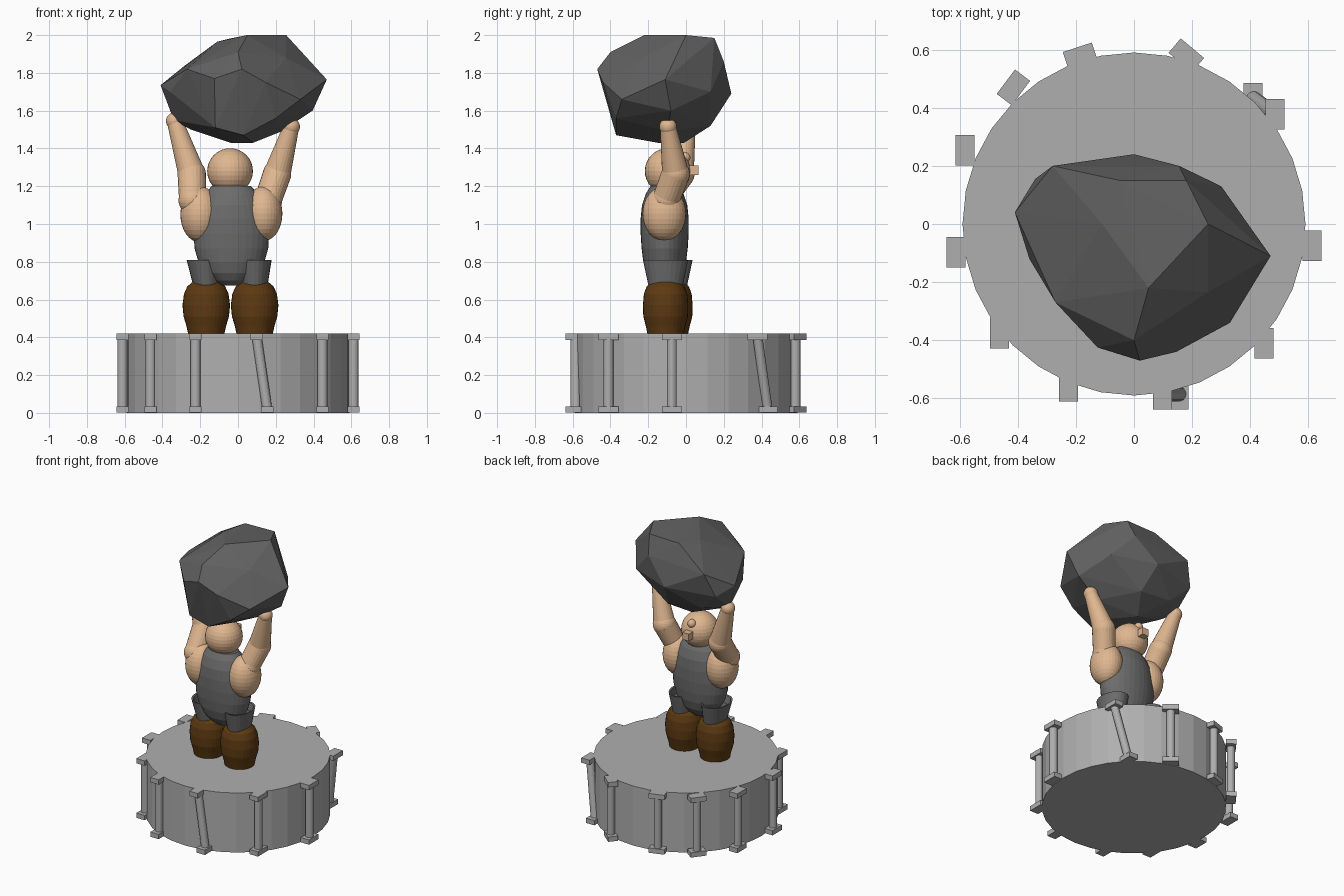
import bpy, bmesh, math
from mathutils import Vector, Matrix


def material(name, rgb):
    m = bpy.data.materials.new(name)
    m.diffuse_color = (*rgb, 1)
    return m


STONE = material("pale_stone", (0.43, 0.43, 0.43))
ROCK = material("dark_rock", (0.12, 0.12, 0.12))
CLOTH = material("grey_cloth", (0.15, 0.15, 0.15))
SKIN = material("skin", (0.74, 0.47, 0.28))
BROWN = material("brown_leather", (0.11, 0.042, 0.006))


def finish(name, bm, mat):
    bmesh.ops.recalc_face_normals(bm, faces=bm.faces)
    me = bpy.data.meshes.new(name)
    bm.to_mesh(me)
    bm.free()
    me.materials.append(mat)
    ob = bpy.data.objects.new(name, me)
    bpy.context.collection.objects.link(ob)
    return ob


def ball(name, c, r, mat=SKIN):
    bm = bmesh.new()
    r = r if isinstance(r, tuple) else (r, r, r)
    bmesh.ops.create_uvsphere(bm, u_segments=32, v_segments=16, radius=1,
                              matrix=Matrix.Translation(c) @ Matrix.Diagonal((*r, 1)))
    return finish(name, bm, mat)


def limb(name, a, b, ra, rb, mat=SKIN, seg=24):
    a, b = Vector(a), Vector(b)
    d = b - a
    bm = bmesh.new()
    m = Matrix.Translation((a + b) / 2) @ d.to_track_quat('Z', 'Y').to_matrix().to_4x4()
    bmesh.ops.create_cone(bm, cap_ends=True, segments=seg, radius1=ra, radius2=rb,
                          depth=d.length, matrix=m)
    return finish(name, bm, mat)


def box(name, c, size, mat, turn=0.0):
    bm = bmesh.new()
    m = (Matrix.Translation(c) @ Matrix.Rotation(math.radians(turn), 4, 'Z')
         @ Matrix.Diagonal((*size, 1)))
    bmesh.ops.create_cube(bm, size=1, matrix=m)
    return finish(name, bm, mat)


def loft(name, cx, cy, rings, mat, seg=32, tilt=0.0):
    """Elliptical rings (z, rx, ry), closed at both ends; tilt slides x with height."""
    bm = bmesh.new()
    loops = []
    for z, rx, ry in rings:
        x0 = cx + tilt * (z - rings[0][0])
        loops.append([bm.verts.new((x0 + rx * math.cos(2 * math.pi * i / seg),
                                    cy + ry * math.sin(2 * math.pi * i / seg), z))
                      for i in range(seg)])
    for lo, hi in zip(loops, loops[1:]):
        for i in range(seg):
            j = (i + 1) % seg
            bm.faces.new((lo[i], lo[j], hi[j], hi[i]))
    bm.faces.new(loops[0])
    bm.faces.new(loops[-1])
    return finish(name, bm, mat)


# Round pedestal
limb("pedestal", (0, 0, 0), (0, 0, 0.42), 0.59, 0.59, STONE, 32)

# Small columns: bottom x, y, top x, y, turn of the end blocks
columns = [
    (0.612, -0.075, 0.612, -0.075, 0), (0.447, -0.41, 0.447, -0.41, 0),
    (0.155, -0.585, 0.098, -0.585, 0), (-0.225, -0.558, -0.225, -0.558, 0),
    (-0.463, -0.375, -0.463, -0.375, 0), (-0.612, -0.098, -0.612, -0.098, 0),
    (-0.582, 0.253, -0.582, 0.253, 0), (-0.415, 0.47, -0.415, 0.47, -37),
    (-0.185, 0.577, -0.185, 0.577, -72), (0.18, 0.58, 0.18, 0.58, 50),
    (0.41, 0.432, 0.485, 0.378, 0),
]
for i, (bx, by, tx, ty, turn) in enumerate(columns):
    limb(f"column_{i}", (bx, by, 0.02), (tx, ty, 0.41), 0.026, 0.026, STONE, 16)
    box(f"column_base_{i}", (bx, by, 0.018), (0.065, 0.105, 0.034), STONE, turn)
    box(f"column_cap_{i}", (tx, ty, 0.403), (0.065, 0.105, 0.034), STONE, turn)

# Boots and flared cuffs
for side, x, y, tilt in (("left", -0.168, -0.085, -0.1), ("right", 0.088, -0.108, 0.0)):
    loft(f"{side}_boot", x, y, [(0.40, 0.092, 0.092), (0.46, 0.105, 0.105), (0.51, 0.12, 0.118),
         (0.57, 0.126, 0.12), (0.63, 0.118, 0.115), (0.67, 0.1, 0.1), (0.695, 0.07, 0.07)], BROWN)
    loft(f"{side}_cuff", x, y, [(0.67, 0.068, 0.09), (0.81, 0.09, 0.12),
         (0.808, 0.078, 0.108), (0.76, 0.068, 0.095)], CLOTH, 24, tilt)

# Clothed torso
loft("torso", -0.035, -0.113, [(0.675, 0.05, 0.04), (0.70, 0.09, 0.07), (0.74, 0.135, 0.095),
     (0.80, 0.175, 0.113), (0.87, 0.195, 0.122), (0.95, 0.2, 0.127), (1.03, 0.19, 0.127),
     (1.10, 0.17, 0.12), (1.16, 0.14, 0.1), (1.20, 0.105, 0.075)], CLOTH)

# Bare sides, head, and face looking backwards and up
ball("left_side", (-0.2, -0.115, 1.05), (0.105, 0.115, 0.148))
ball("right_side", (0.135, -0.115, 1.055), (0.1, 0.115, 0.145))
ball("head", (-0.042, -0.097, 1.28), 0.121)
ball("brow_ball", (-0.042, -0.005, 1.352), 0.028)
box("nose", (-0.042, 0.03, 1.285), (0.05, 0.07, 0.05), SKIN)

# Raised arms: shoulder, elbow, hand
arms = {"left": ((-0.24, -0.13, 1.125), (-0.245, -0.03, 1.265), (-0.335, 0.01, 1.545)),
        "right": ((0.16, -0.105, 1.13), (0.207, -0.055, 1.265), (0.282, -0.095, 1.515))}
for side, (s, e, h) in arms.items():
    ball(f"{side}_shoulder", s, 0.075)
    limb(f"{side}_upper_arm", s, e, 0.072, 0.075)
    ball(f"{side}_elbow", e, 0.075)
    limb(f"{side}_forearm", e, h, 0.072, 0.042)
    ball(f"{side}_hand", h, 0.046)

# Faceted boulder from a hull of corner points
corners = [
    (-0.41, 0.04, 1.735), (0.47, -0.11, 1.765), (0.02, -0.47, 1.82), (-0.28, 0.2, 1.84),
    (-0.34, 0.155, 1.68), (0, 0.24, 1.69), (0.155, 0.2, 1.86), (0.3, 0.13, 1.7),
    (0.33, -0.34, 1.66), (0.145, -0.44, 1.75), (-0.125, -0.425, 1.77), (-0.27, -0.27, 1.82),
    (-0.36, -0.12, 1.7), (0.05, -0.22, 2.0), (0.255, 0.0, 2.0), (0.18, 0.15, 1.985),
    (-0.05, 0.15, 1.98), (-0.11, 0.0, 1.965), (0, -0.4, 1.91), (0.255, -0.235, 1.88),
    (0.2, -0.37, 1.56), (-0.12, -0.37, 1.51), (0.03, -0.37, 1.47), (0.08, -0.15, 1.43),
    (-0.04, -0.01, 1.43), (0.23, -0.1, 1.49), (-0.25, -0.05, 1.5), (-0.34, 0.0, 1.55),
    (0.395, -0.08, 1.6), (0.05, 0.13, 1.52), (-0.2, 0.12, 1.55),
]
bm = bmesh.new()
for p in corners:
    bm.verts.new(p)
hull = bmesh.ops.convex_hull(bm, input=bm.verts)
loose = [v for v in bm.verts if not v.link_faces]
bmesh.ops.delete(bm, geom=loose, context='VERTS')
finish("boulder", bm, ROCK)
